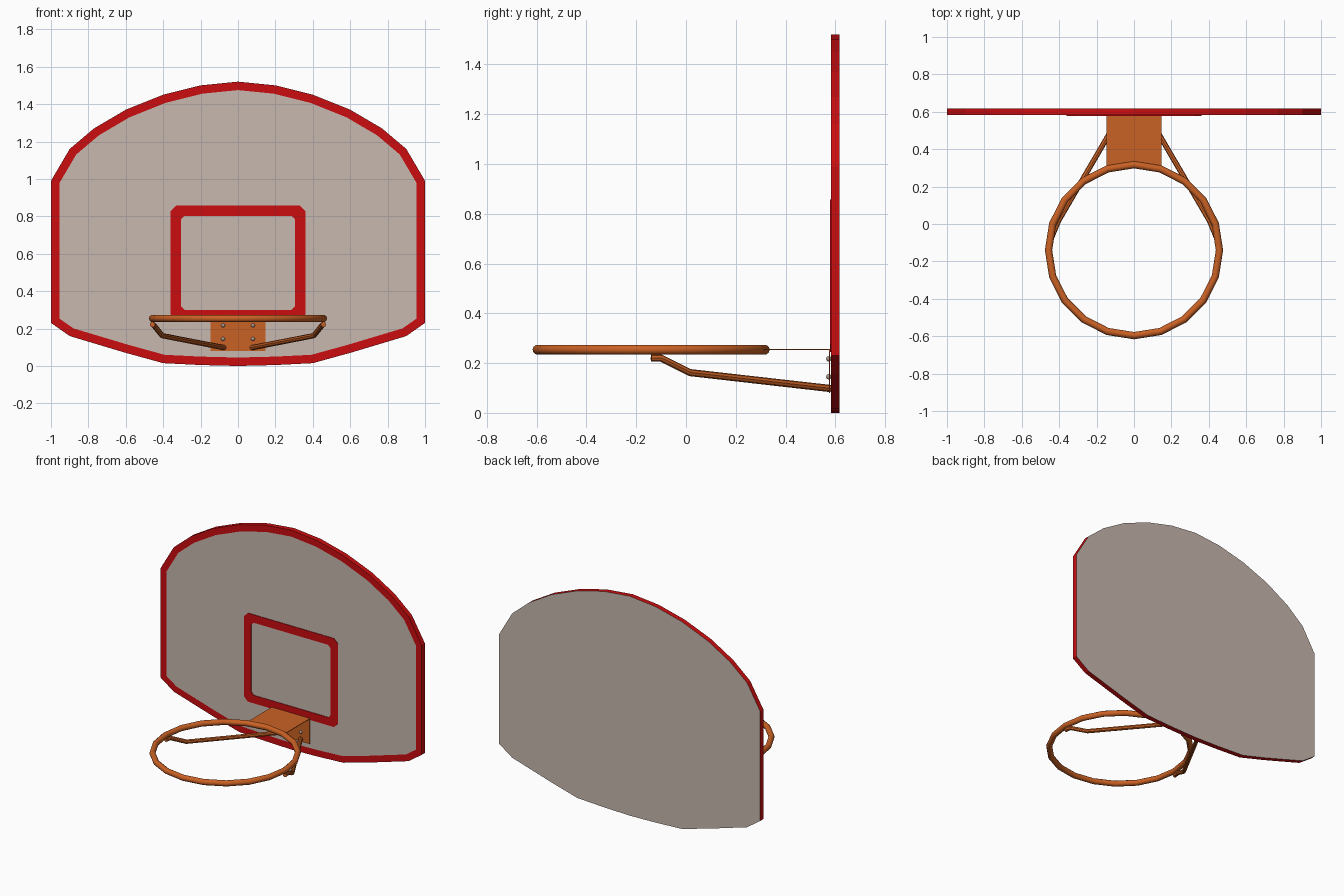
import bpy, bmesh, math
from mathutils import Vector

if "Cube" in bpy.data.objects:
    bpy.data.objects.remove(bpy.data.objects["Cube"])

def mat(name, col):
    m = bpy.data.materials.new(name)
    m.diffuse_color = (*col, 1)
    m.use_nodes = True
    m.node_tree.nodes["Principled BSDF"].inputs["Base Color"].default_value = m.diffuse_color
    return m

RED = mat("red paint", (0.60, 0.004, 0.005))
GREY = mat("warm grey board", (0.58, 0.48, 0.43))
ORANGE = mat("orange metal", (0.59, 0.12, 0.018))
STEEL = mat("bolt steel", (0.40, 0.30, 0.25))

FRONT, BACK = 0.582, 0.617   # board faces along y

def make(name, bm, mats):
    bmesh.ops.recalc_face_normals(bm, faces=bm.faces[:])
    me = bpy.data.meshes.new(name)
    bm.to_mesh(me)
    bm.free()
    for m in mats:
        me.materials.append(m)
    ob = bpy.data.objects.new(name, me)
    bpy.context.collection.objects.link(ob)
    return ob

def smooth(ob, angle=40):
    bpy.ops.object.select_all(action='DESELECT')
    ob.select_set(True)
    bpy.context.view_layer.objects.active = ob
    bpy.ops.object.shade_smooth_by_angle(angle=math.radians(angle))

def extrude(bm, faces, vec):
    geo = bmesh.ops.extrude_face_region(bm, geom=faces)["geom"]
    bmesh.ops.translate(bm, vec=vec, verts=[g for g in geo if isinstance(g, bmesh.types.BMVert)])

def tube(name, rings, closed=False):
    """Skin a list of point rings; cap the ends unless closed."""
    bm = bmesh.new()
    vs = [[bm.verts.new(p) for p in r] for r in rings]
    n, k = len(vs), len(vs[0])
    for i in range(n if closed else n - 1):
        a, b = vs[i], vs[(i + 1) % n]
        for j in range(k):
            bm.faces.new((a[j], a[(j + 1) % k], b[(j + 1) % k], b[j]))
    if not closed:
        bm.faces.new(vs[0])
        bm.faces.new(vs[-1][::-1])
    ob = make(name, bm, [ORANGE])
    smooth(ob)
    return ob

# Backboard: red edge and border, grey panel and back
half = [(0.2, 1.5), (0.4, 1.45), (0.6, 1.37), (0.77, 1.27), (0.9, 1.16), (1, 0.99),
        (1, 0.23), (0.9, 0.16), (0.6, 0.07), (0.4, 0.015), (0.2, 0.005)]
outline = [(0, 1.52)] + half + [(0, 0)] + [(-x, z) for x, z in reversed(half)]
bm = bmesh.new()
face = bm.faces.new([bm.verts.new((x, BACK, z)) for x, z in outline])
extrude(bm, [face], (0, FRONT - BACK, 0))
bmesh.ops.recalc_face_normals(bm, faces=bm.faces[:])
front = next(f for f in bm.faces if f.normal.y < -0.9)
bmesh.ops.inset_region(bm, faces=[front], thickness=0.045, use_even_offset=True)
for f in bm.faces:
    back = f.calc_center_median().y > BACK - 0.001
    f.material_index = 1 if (back or f == front) else 0
make("backboard", bm, [RED, GREY])

# Target square: thin plate with clipped corners
def clipped(hw, z0, z1, c, y):
    return [(-hw + c, y, z0), (hw - c, y, z0), (hw, y, z0 + c), (hw, y, z1 - c),
            (hw - c, y, z1), (-hw + c, y, z1), (-hw, y, z1 - c), (-hw, y, z0 + c)]

bm = bmesh.new()
outer = [bm.verts.new(p) for p in clipped(0.36, 0.245, 0.858, 0.03, FRONT)]
inner = [bm.verts.new(p) for p in clipped(0.305, 0.30, 0.803, 0.02, FRONT)]
faces = [bm.faces.new((outer[i], outer[(i + 1) % 8], inner[(i + 1) % 8], inner[i])) for i in range(8)]
extrude(bm, faces, (0, -0.004, 0))
make("target_square", bm, [RED])

# Mounting bracket: one bent sheet
T = 0.004
profile = [(0.31, 0.252), (0.574, 0.252), (0.574, 0.08), (0.574 + T, 0.08),
           (0.574 + T, 0.252 + T), (0.31, 0.252 + T)]
bm = bmesh.new()
face = bm.faces.new([bm.verts.new((-0.147, y, z)) for y, z in profile])
extrude(bm, [face], (0.294, 0, 0))
make("mounting_bracket", bm, [ORANGE])

# Bolts on the bracket
for i, (x, z) in enumerate([(sx * 0.08, z) for sx in (-1, 1) for z in (0.145, 0.217)]):
    bm = bmesh.new()
    bmesh.ops.create_uvsphere(bm, u_segments=10, v_segments=6, radius=0.011)
    bmesh.ops.translate(bm, vec=(x, 0.574, z), verts=bm.verts[:])
    smooth(make(f"bolt_{i + 1}", bm, [STEEL]), 60)

# Hoop: twenty-sided ring
rings = []
for i in range(20):
    a = math.tau * i / 20
    rings.append([((0.457 + 0.0195 * math.cos(b)) * math.cos(a),
                   -0.14 + (0.457 + 0.0195 * math.cos(b)) * math.sin(a),
                   0.254 + 0.0195 * math.sin(b)) for b in (math.tau * j / 10 for j in range(10))])
smooth(tube("hoop", rings, closed=True))

# Support rods: bent tubes from the bracket foot to the hoop sides
def rod(name, side):
    pts = [Vector((side * x, y, z)) for x, y, z in
           [(0.075, 0.58, 0.098), (0.405, 0.015, 0.162), (0.452, -0.10, 0.22), (0.457, -0.14, 0.221)]]
    rs = []
    for i, p in enumerate(pts):
        d0 = (p - pts[i - 1]).normalized() if i else Vector()
        d1 = (pts[i + 1] - p).normalized() if i < len(pts) - 1 else Vector()
        d = (d0 + d1).normalized()
        u = d.cross(Vector((0, 0, 1))).normalized()
        v = u.cross(d)
        rs.append([p + 0.0145 * (u * math.cos(t) + v * math.sin(t))
                   for t in (math.tau * j / 8 for j in range(8))])
    tube(name, rs)

rod("support_rod_left", -1)
rod("support_rod_right", 1)
